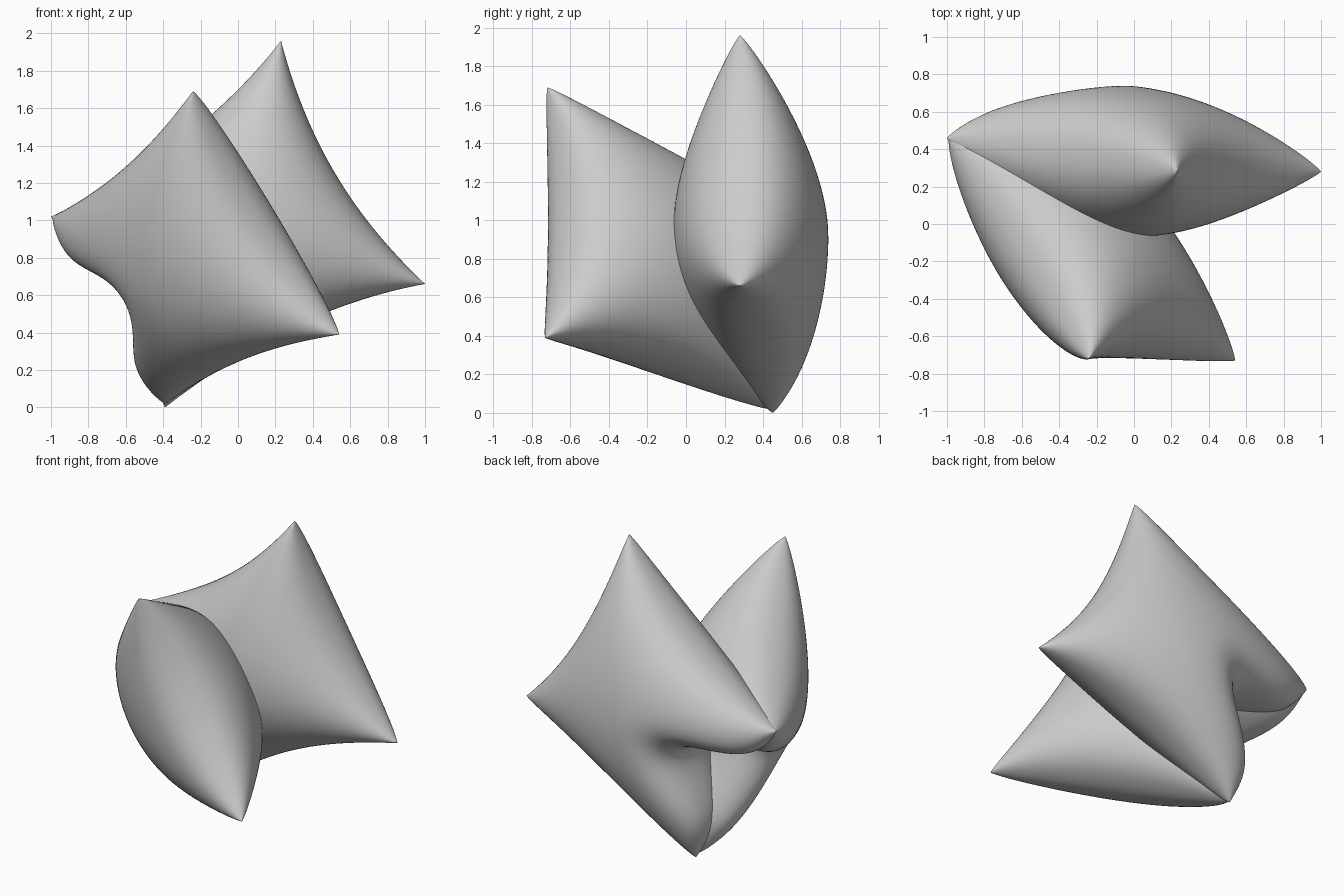
import bpy, bmesh
from math import sin, cos, pi, exp
from mathutils import Vector

if "Cube" in bpy.data.objects:
    bpy.data.objects.remove(bpy.data.objects["Cube"])

N = 56        # steps across each cushion
BULGE = 0.40  # half thickness at the centre


def cushion(name, corners, sag_free, sag_side, notch_depth, shift):
    a, b, c, d = map(Vector, corners)  # hinge top, hinge low, tip top, tip low
    normal = (b - a).cross(c - a).normalized()
    bm = bmesh.new()

    def point(i, j, side):
        # u runs hinge -> free edge, v runs low -> top
        tu, tv = -pi / 2 + pi * i / N, -pi / 2 + pi * j / N
        u, v = sin(tu), sin(tv)
        h = BULGE * max(0, cos(tu) * cos(tv)) ** 0.87
        if u < 0:
            # buckle where the two cushions meet, with a valley running inward
            notch = notch_depth * exp(-(v / 0.42) ** 2) * (1 - v * v)
            su = u * (1 - notch * abs(u) - 0.03 * (1 - v * v))
            h *= 1 - (0.3 * exp(-(v / 0.6) ** 2) + 0.35 * exp(-(v / 0.25) ** 2)) * u * u
        else:
            su = u * (1 - sag_free * (1 - v * v))
        sv = v * (1 - sag_side * (1 - u * u))
        p, q = (su + 1) / 2, (sv + 1) / 2
        base = b.lerp(a, q).lerp(d.lerp(c, q), p)
        base.y += shift * (1 - u * u) * (1 - v * v)
        return base + normal * h * side

    # two inflated sheets sharing their border
    for side in (1, -1):
        grid = [[bm.verts.new(point(i, j, side)) for j in range(N + 1)]
                for i in range(N + 1)]
        for i in range(N):
            for j in range(N):
                bm.faces.new((grid[i][j], grid[i + 1][j],
                              grid[i + 1][j + 1], grid[i][j + 1]))
    bmesh.ops.remove_doubles(bm, verts=bm.verts, dist=0.0003)
    bmesh.ops.recalc_face_normals(bm, faces=bm.faces)
    for f in bm.faces:
        f.smooth = True
    mesh = bpy.data.meshes.new(name)
    bm.to_mesh(mesh)
    bm.free()
    obj = bpy.data.objects.new(name, mesh)
    bpy.context.collection.objects.link(obj)
    return obj


# front and back halves of the folded cushion, joined along the left side
cushion("front_cushion",
        ((-0.99, 0.46, 1.02), (-0.39, 0.43, 0.02),
         (-0.24, -0.72, 1.69), (0.54, -0.73, 0.39)), 0.14, 0.10, 0.58, 0.0)
cushion("back_cushion",
        ((-1.0, 0.46, 1.02), (-0.39, 0.45, 0.0),
         (0.23, 0.28, 1.96), (1.0, 0.28, 0.66)), 0.15, 0.14, 0.5, -0.03)
